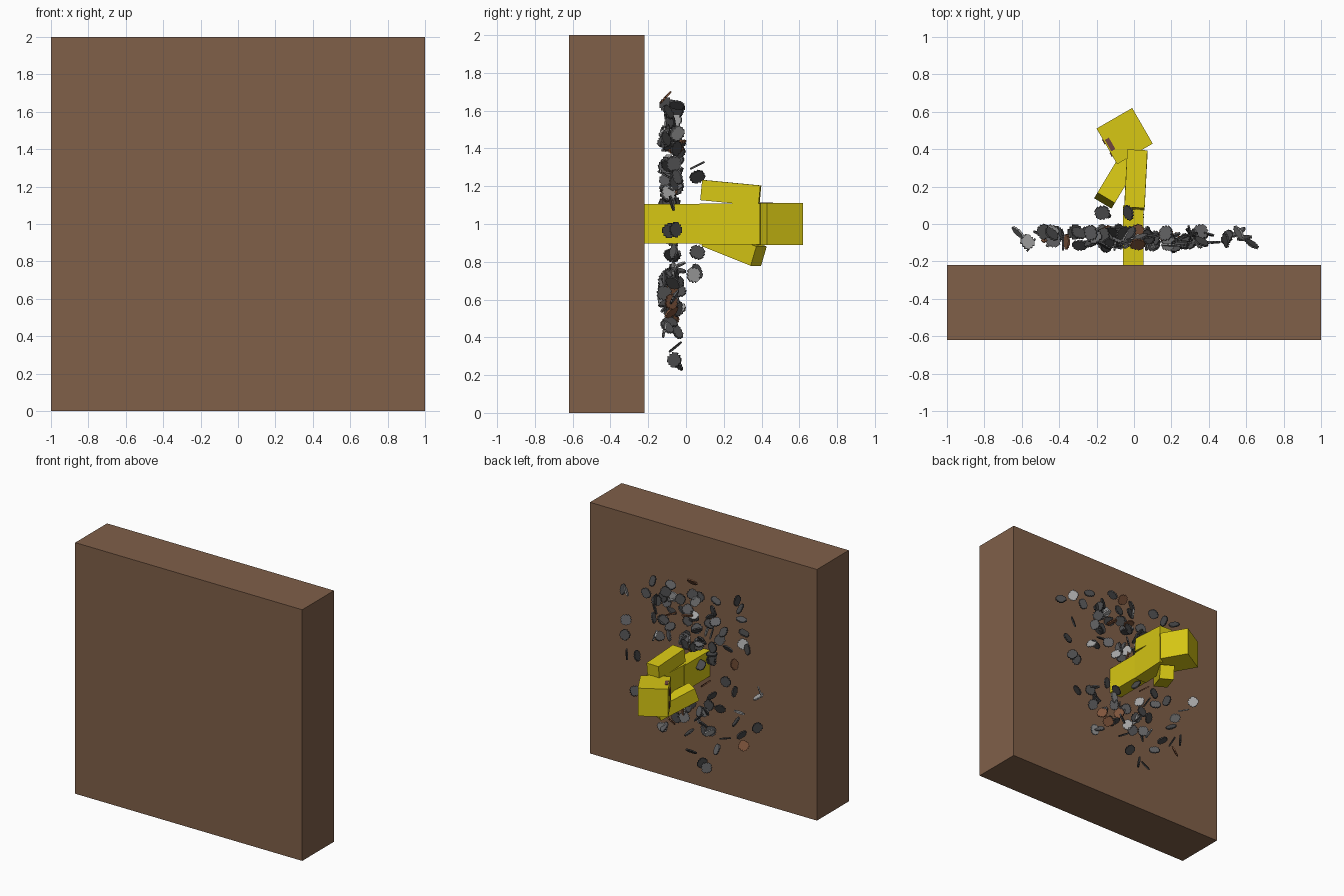
import bpy, bmesh, math, random
from mathutils import Matrix, Vector, Euler

if "Cube" in bpy.data.objects:
    bpy.data.objects.remove(bpy.data.objects["Cube"])

random.seed(7)


def material(name, rgb):
    m = bpy.data.materials.new(name)
    m.diffuse_color = (*rgb, 1)
    m.use_nodes = True
    m.node_tree.nodes["Principled BSDF"].inputs["Base Color"].default_value = m.diffuse_color
    return m


BROWN = material("earth brown", (0.215, 0.115, 0.066))
YELLOW = material("yellow", (0.68, 0.57, 0.007))
DARK = material("dark grey", (0.068, 0.068, 0.07))
MID = material("mid grey", (0.12, 0.12, 0.125))
LIGHT = material("light grey", (0.38, 0.38, 0.38))
RUST = material("rust brown", (0.21, 0.09, 0.045))
PURPLE = material("dull purple", (0.16, 0.06, 0.05))


def add_object(name, bm, mat):
    bmesh.ops.recalc_face_normals(bm, faces=bm.faces)
    me = bpy.data.meshes.new(name)
    bm.to_mesh(me)
    bm.free()
    me.materials.append(mat)
    ob = bpy.data.objects.new(name, me)
    bpy.context.collection.objects.link(ob)
    return ob


def box(name, center, size, mat, rot=None):
    bm = bmesh.new()
    bmesh.ops.create_cube(bm, size=1, matrix=Matrix.Diagonal((*size, 1)))
    ob = add_object(name, bm, mat)
    ob.matrix_world = Matrix.Translation(center) @ (rot or Matrix.Identity(4))
    return ob


def along(direction):
    """Rotation that points local y along a direction, keeping z upright."""
    return Vector(direction).to_track_quat('Y', 'Z').to_matrix().to_4x4()


# wall slab
box("wall_slab", (0, -0.42, 1), (2, 0.4, 2), BROWN)

# blocky figure lying on its side, feet against the wall
for name, z in (("lower_leg", 0.95), ("upper_leg", 1.053)):
    box(name, (-0.003, -0.065, z), (0.109, 0.33, 0.104), YELLOW)
box("torso", (0.01, 0.235, 1.0), (0.11, 0.32, 0.218), YELLOW,
    Matrix.Rotation(math.radians(-3), 4, 'Z'))
box("raised_arm", (0.01, 0.237, 1.165), (0.108, 0.31, 0.108), YELLOW,
    along((0.015, 0.31, -0.03)))
box("lowered_arm", (-0.08, 0.255, 0.882), (0.108, 0.32, 0.108), YELLOW,
    along((0.16, 0.267, -0.107)))

# head turned to one side, with thin face plates
head_rot = Matrix.Rotation(math.radians(30), 4, 'Z')
head_center = Vector((-0.05, 0.47, 1.0))
box("head", head_center, (0.22, 0.22, 0.222), YELLOW, head_rot)
for name, offset, size in (
        ("upper_eye", (-0.112, 0.03, 0.05), (0.006, 0.03, 0.045)),
        ("lower_eye", (-0.112, 0.03, -0.05), (0.006, 0.03, 0.045)),
        ("mouth", (-0.112, -0.05, 0), (0.006, 0.025, 0.09)),
        ("cheek_mark", (-0.09, 0.0, 0.112), (0.025, 0.07, 0.004))):
    box(name, head_center + head_rot.to_3x3() @ Vector(offset), size,
        PURPLE, head_rot)

# scattered pebbles: stepped round chips
spots = [(.63, 1.45), (.56, 1.48), (.42, 1.48), (.17, 1.63), (.02, 1.67),
         (.27, 1.49), (-.23, 1.61), (-.38, 1.63), (-.04, 1.55), (-.44, 1.6),
         (.31, 1.40), (.33, 1.32), (.56, 1.25), (-.43, 1.5), (.59, 1.11),
         (.25, 1.32), (.18, 1.41), (0, 1.39), (.3, 1.17), (.56, .97),
         (.07, 1.23), (-.06, 1.33), (-.23, 1.28), (-.29, 1.22), (-.18, 1.1),
         (-.36, 1.12), (-.08, 1.05), (-.28, .96), (-.1, .68), (.1, .58),
         (.29, .44), (-.18, .55), (.03, .48), (-.24, .43), (-.46, .51),
         (-.55, .66), (-.1, .28), (-.15, .26), (-.44, .78), (-.57, .92),
         (-.23, .73), (-.62, .99), (-.38, .92)]
while len(spots) < 125:
    x = random.gauss(0.05, 0.24)
    z = random.choice((random.gauss(1.35, 0.15), random.gauss(0.64, 0.15)))
    if math.hypot(x, z - 1) < 0.72:
        spots.append((x, z))
spots = [(x, random.uniform(-0.115, -0.04), z) for x, z in spots]
spots += [(-0.17, 0.06, 1.31), (-0.03, 0.06, 1.25), (0.03, 0.06, 0.85),
          (-0.16, 0.06, 0.75), (-0.02, 0.04, 0.73)]

# one quarter of the stepped outline, turned four times
QUARTER = [(0.04, -0.016), (0.04, 0.016), (0.03, 0.016), (0.03, 0.03),
           (0.016, 0.03)]
OUTLINE = [Matrix.Rotation(i * math.pi / 2, 3, 'Z') @ Vector((*p, 0))
           for i in range(4) for p in QUARTER[1:] + [(0.016, 0.04)]]
THICK = 0.01


def add_chip(bm, matrix):
    rings = [[bm.verts.new(matrix @ (p + Vector((0, 0, h)))) for p in OUTLINE]
             for h in (-THICK / 2, THICK / 2)]
    bm.faces.new(rings[0][::-1])
    bm.faces.new(rings[1])
    n = len(OUTLINE)
    for i in range(n):
        j = (i + 1) % n
        bm.faces.new((rings[0][i], rings[0][j], rings[1][j], rings[1][i]))


groups = {name: (bmesh.new(), mat) for name, mat in (
    ("dark_pebbles", DARK), ("mid_pebbles", MID),
    ("light_pebbles", LIGHT), ("rust_pebbles", RUST))}
for spot in spots:
    name = random.choices(list(groups), (45, 30, 12, 13))[0]
    turn = Euler([random.uniform(0, math.tau) for _ in range(3)])
    add_chip(groups[name][0],
             Matrix.Translation(spot) @ turn.to_matrix().to_4x4())
for name, (bm, mat) in groups.items():
    bmesh.ops.remove_doubles(bm, verts=bm.verts, dist=1e-6)
    add_object(name, bm, mat)
